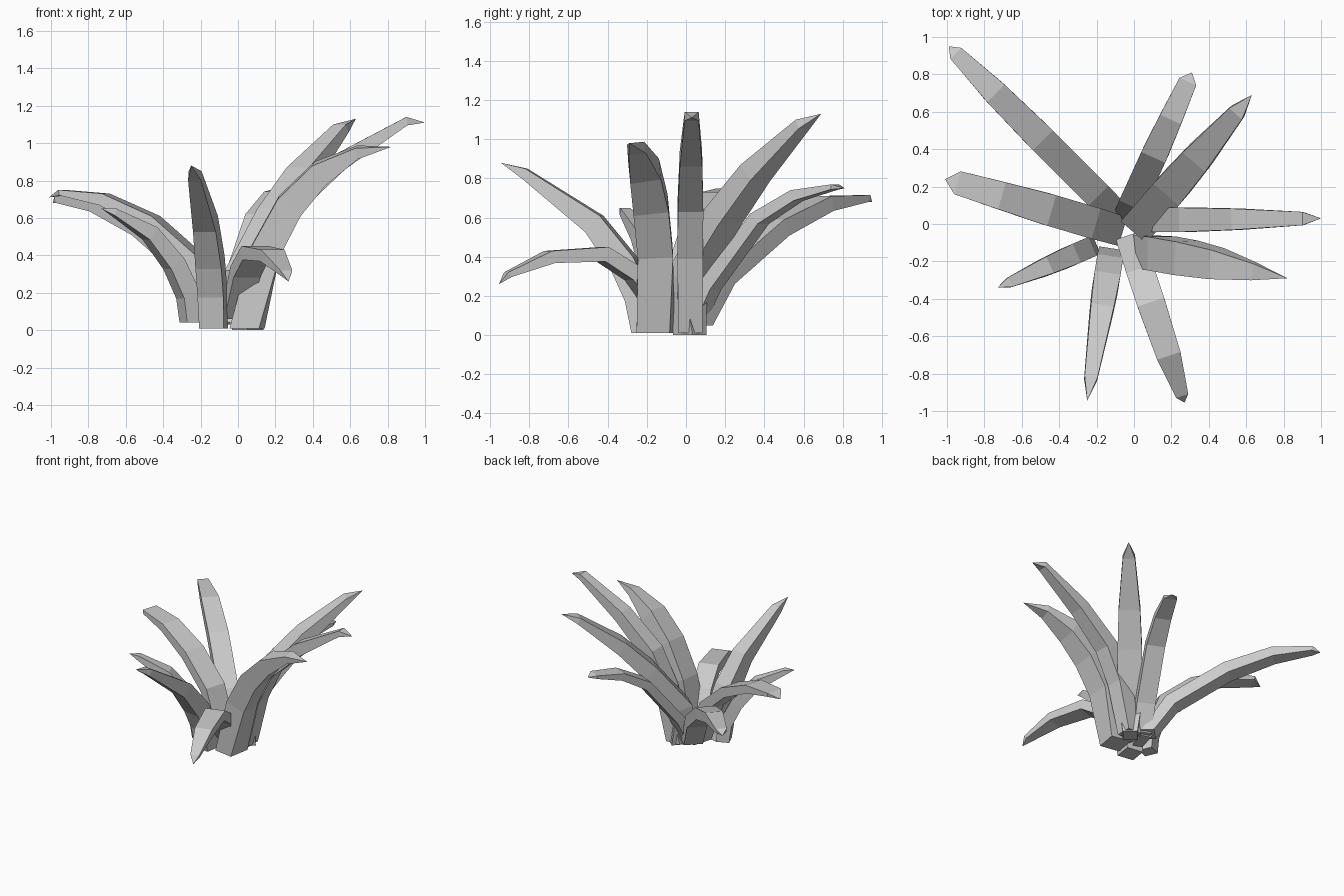
import bpy
import bmesh
from math import radians
from mathutils import Matrix, Vector

cube = bpy.data.objects.get("Cube")
if cube:
    bpy.data.objects.remove(cube, do_unlink=True)

# Single flat grey for the whole plant
grey = bpy.data.materials.new("leaf grey")
grey.use_nodes = True
grey.diffuse_color = (0.6, 0.6, 0.6, 1)
grey.node_tree.nodes["Principled BSDF"].inputs["Base Color"].default_value = grey.diffuse_color

WIDTH_TAPER = (0.95, 1, 1, 0.88)
THICK_TAPER = (1, 1, 0.95, 0.8, 0.38)


def leaf(name, base, tip, width, thick, bends, end_width=0.5, foot=0.95, roll=0):
    """Bent box-section leaf; bends are (share of reach, height) along its upper face."""
    start, end = Vector(base), Vector(tip)
    reach = Vector((end.x - start.x, end.y - start.y, 0))
    outward = reach.normalized()
    across = Vector((-outward.y, outward.x, 0))
    path = [start]
    for share, height in bends:
        point = start + reach * share
        point.z = height
        path.append(point)
    path.append(end)

    bm = bmesh.new()
    rings = []
    widths = (foot,) + WIDTH_TAPER[1:] + (end_width,)
    for i, (w, t) in enumerate(zip(widths, THICK_TAPER)):
        side, under = across, outward          # flat cut at the ground
        if i > 0:
            before = (path[i] - path[i - 1]).normalized()
            after = (path[i + 1] - path[i]).normalized()
            along = (before + after).normalized()
            turn = Matrix.Rotation(radians(roll), 3, along)
            side = turn @ across
            under = turn @ across.cross(along)
        half = side * (width * w / 2)
        drop = under * (thick * t)
        corners = (path[i] - half, path[i] + half,
                   path[i] + half + drop, path[i] - half + drop)
        rings.append([bm.verts.new(c) for c in corners])

    # Skin the rings, close the foot and draw the end to a point
    bm.faces.new(rings[0])
    for low, high in zip(rings, rings[1:]):
        for k in range(4):
            n = (k + 1) % 4
            bm.faces.new((low[k], low[n], high[n], high[k]))
    point = bm.verts.new(end)
    for k in range(4):
        bm.faces.new((rings[-1][k], rings[-1][(k + 1) % 4], point))
    bmesh.ops.recalc_face_normals(bm, faces=bm.faces)

    mesh = bpy.data.meshes.new(name)
    bm.to_mesh(mesh)
    bm.free()
    mesh.materials.append(grey)
    obj = bpy.data.objects.new(name, mesh)
    bpy.context.collection.objects.link(obj)


# Tall leaves on the left
leaf("leaf_left_tall", (0, 0.02, 0.01), (1, 0.03, 1.11), 0.13, 0.12,
     [(0.1, 0.43), (0.24, 0.7), (0.52, 0.94), (0.9, 1.14)], end_width=0.55)
leaf("leaf_left_front", (-0.03, -0.14, 0.01), (0.82, -0.29, 0.98), 0.18, 0.16,
     [(0.12, 0.45), (0.29, 0.71), (0.51, 0.89), (0.78, 0.98)], roll=10)
leaf("leaf_left_back", (0.01, -0.03, 0), (0.63, 0.69, 1.13), 0.18, 0.13,
     [(-0.02, 0.32), (0.26, 0.65), (0.5, 0.87), (0.86, 1.1)], foot=0.6)

# Arching leaves at the back and right
leaf("leaf_back", (-0.06, 0, 0.04), (0.31, 0.81, 0.75), 0.14, 0.07,
     [(0.12, 0.27), (0.44, 0.62), (0.69, 0.74), (0.94, 0.77)], end_width=0.7)
leaf("leaf_back_right", (-0.06, 0.02, 0.05), (-0.99, 0.95, 0.68), 0.15, 0.095,
     [(0.14, 0.33), (0.46, 0.59), (0.73, 0.71), (0.96, 0.715)], end_width=0.55)
leaf("leaf_right", (-0.06, -0.04, 0.03), (-1.01, 0.24, 0.71), 0.17, 0.08,
     [(0.15, 0.4), (0.4, 0.61), (0.68, 0.73), (0.93, 0.75)], end_width=0.75)
leaf("leaf_right_front", (-0.2, -0.11, 0.04), (-0.73, -0.34, 0.65), 0.11, 0.1,
     [(0.04, 0.2), (0.2, 0.38), (0.47, 0.55), (0.87, 0.65)])

# Front leaves, one upright and one drooping
leaf("leaf_front_upright", (-0.12, -0.13, 0.01), (-0.25, -0.945, 0.88), 0.14, 0.14,
     [(0.05, 0.22), (0.16, 0.4), (0.37, 0.61), (0.84, 0.85)])
leaf("leaf_front_drooping", (-0.03, -0.06, 0.06), (0.27, -0.955, 0.26), 0.15, 0.08,
     [(0.2, 0.34), (0.4, 0.45), (0.72, 0.43), (0.96, 0.32)], end_width=0.45)
